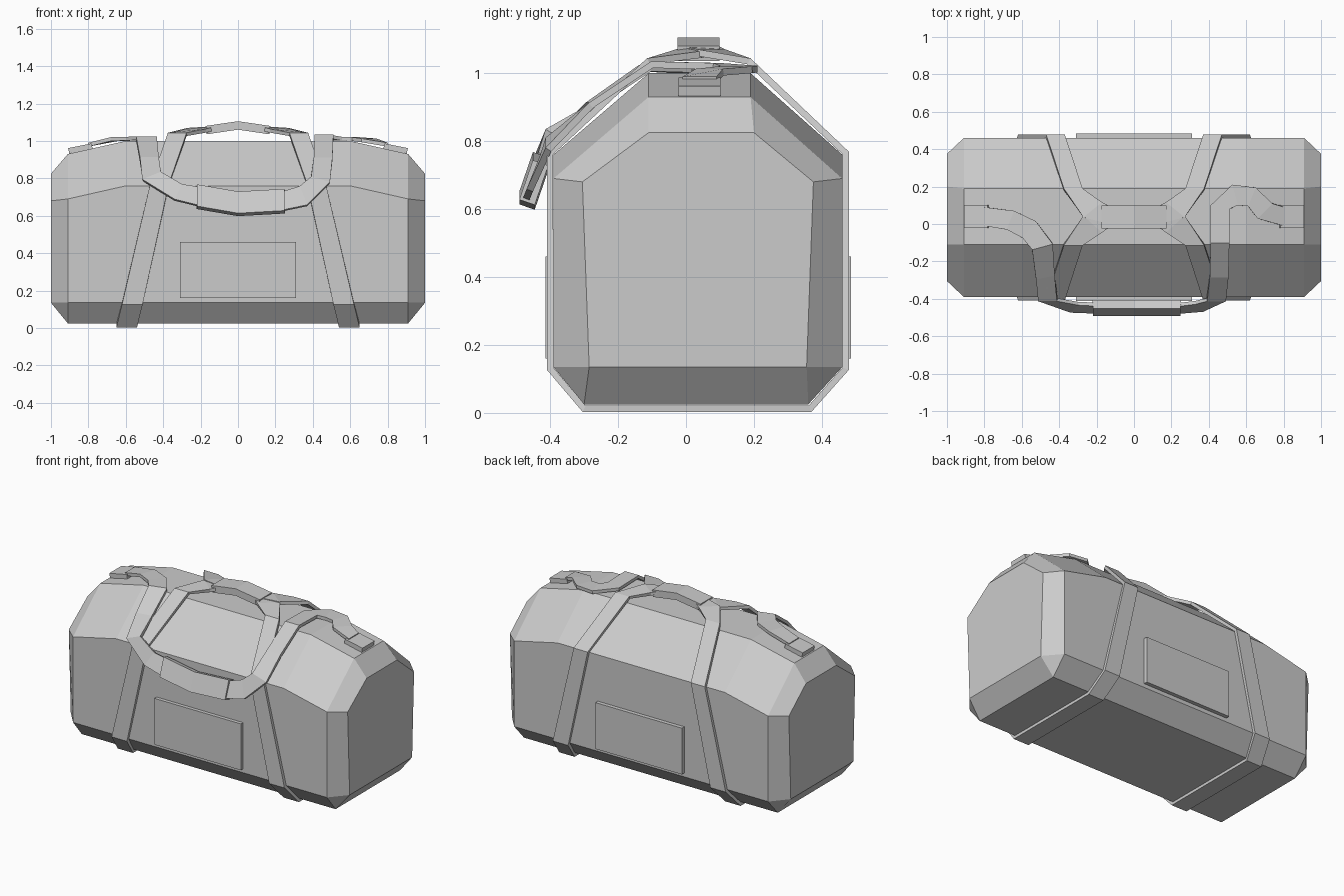
import bpy, bmesh
from mathutils import Vector


def finish(name, bm):
    bmesh.ops.remove_doubles(bm, verts=bm.verts, dist=0.0005)
    bmesh.ops.recalc_face_normals(bm, faces=bm.faces)
    mesh = bpy.data.meshes.new(name)
    bm.to_mesh(mesh)
    bm.free()
    obj = bpy.data.objects.new(name, mesh)
    bpy.context.collection.objects.link(obj)
    return obj


def loft(name, rings):
    """Skin closed rings of equal point count and cap both ends."""
    bm = bmesh.new()
    rows = [[bm.verts.new(p) for p in ring] for ring in rings]
    n = len(rows[0])
    for a, b in zip(rows, rows[1:]):
        for i in range(n):
            j = (i + 1) % n
            bm.faces.new((a[i], a[j], b[j], b[i]))
    bm.faces.new(rows[0])
    bm.faces.new(rows[-1])
    return finish(name, bm)


def ribbon(name, pts, thick):
    """Flat strap; each point is a centre followed by its half-width vector."""
    c = [Vector(p[:3]) for p in pts]
    rings = []
    for i, p in enumerate(pts):
        side = Vector(p[3:])
        a, b = c[max(i - 1, 0)], c[min(i + 1, len(c) - 1)]
        t = Vector()
        if i > 0:
            t += (c[i] - a).normalized()
        if i < len(c) - 1:
            t += (b - c[i]).normalized()
        n = t.cross(side).normalized() * thick / 2
        rings.append([c[i] - side - n, c[i] + side - n, c[i] + side + n, c[i] - side + n])
    return loft(name, rings)


def mirror_x(obj):
    obj.modifiers.new("mirror", 'MIRROR')


def box(name, lo, hi):
    return loft(name, [[(x, lo[1], lo[2]), (x, hi[1], lo[2]), (x, hi[1], hi[2]), (x, lo[1], hi[2])]
                       for x in (lo[0], hi[0])])


# Bag body: bevelled cross-section, drooping towards the ends
def section(x, shoulder, top):
    return [(x, y, z) for y, z in [(-.30, .025), (.36, .025), (.46, .135), (.46, shoulder),
                                   (.19, top), (-.11, top), (-.39, shoulder), (-.39, .135)]]


def end(x):
    return [(x, y, z) for y, z in [(-.285, .135), (.355, .135), (.355, .135), (.375, .68),
                                   (.20, .825), (-.11, .825), (-.305, .68), (-.285, .135)]]


loft("bag_body", [end(-1), section(-.91, .69, .93), section(-.6, .76, 1.0),
                  section(.6, .76, 1.0), section(.91, .69, .93), end(1)])

# Front and back panels
box("front_panel", (-.31, -.413, .16), (.31, -.38, .46))
box("back_panel", (-.31, .45, .16), (.31, .485, .46))

# Carry webbing: from the grip, down the front, under the bag and up the back
web = ribbon("carry_webbing", [
    (-.12, .035, 1.065, .01, .05, 0),
    (-.22, .00, 1.055, -.05, .045, 0),
    (-.325, -.11, 1.035, -.05, 0, 0),
    (-.42, -.40, .765, -.05, 0, 0),
    (-.565, -.40, .13, -.055, 0, 0),
    (-.595, -.30, .012, -.055, 0, 0),
    (-.595, .365, .012, -.055, 0, 0),
    (-.565, .47, .13, -.055, 0, 0),
    (-.42, .47, .765, -.05, 0, 0),
    (-.325, .185, 1.035, -.05, 0, 0),
    (-.22, .075, 1.06, -.05, -.04, 0),
    (-.12, .045, 1.07, .01, -.05, 0)], .02)
mirror_x(web)

# Wrapped grip that joins both carry handles
ribbon("carry_grip", [(-.17, .037, 1.058, 0, .062, 0), (0, .037, 1.083, 0, .062, 0),
                      (.17, .037, 1.058, 0, .062, 0)], .045)

# Shoulder strap: left tab, draped over the front, back over the top to the right tab
ribbon("shoulder_strap", [
    (-.80, .04, .98, 0, .05, 0),
    (-.66, .02, 1.01, .02, .05, 0),
    (-.56, -.03, 1.012, .035, .045, 0),
    (-.49, -.12, 1.015, .055, .015, 0),
    (-.475, -.28, .905, .05, .01, 0),
    (-.46, -.405, .81, .05, 0, .02),
    (-.32, -.445, .725, .02, .02, .04),
    (-.20, -.45, .70, 0, .02, .05),
    (0, -.45, .665, 0, .02, .05),
    (.25, -.45, .68, 0, .02, .05),
    (.35, -.44, .705, -.02, .02, .05),
    (.44, -.405, .79, -.05, 0, .015),
    (.455, -.28, .905, -.05, 0, 0),
    (.46, -.10, 1.025, -.05, 0, 0),
    (.46, .09, 1.02, -.05, .01, 0),
    (.54, .155, 1.012, -.015, .055, 0),
    (.63, .145, 1.01, .02, .05, 0),
    (.70, .07, 1.003, .04, .04, 0),
    (.80, .04, .98, 0, .05, 0)], .02)

# Shoulder pad
ribbon("shoulder_pad", [(-.22, -.448, .702, 0, .02, .058), (0, -.448, .664, 0, .02, .058),
                        (.25, -.448, .678, 0, .02, .058)], .048)

# End tabs anchoring the shoulder strap
tab = ribbon("strap_tab", [(-.905, .04, .947, 0, .062, 0), (-.78, .04, .972, 0, .062, 0)], .03)
mirror_x(tab)
